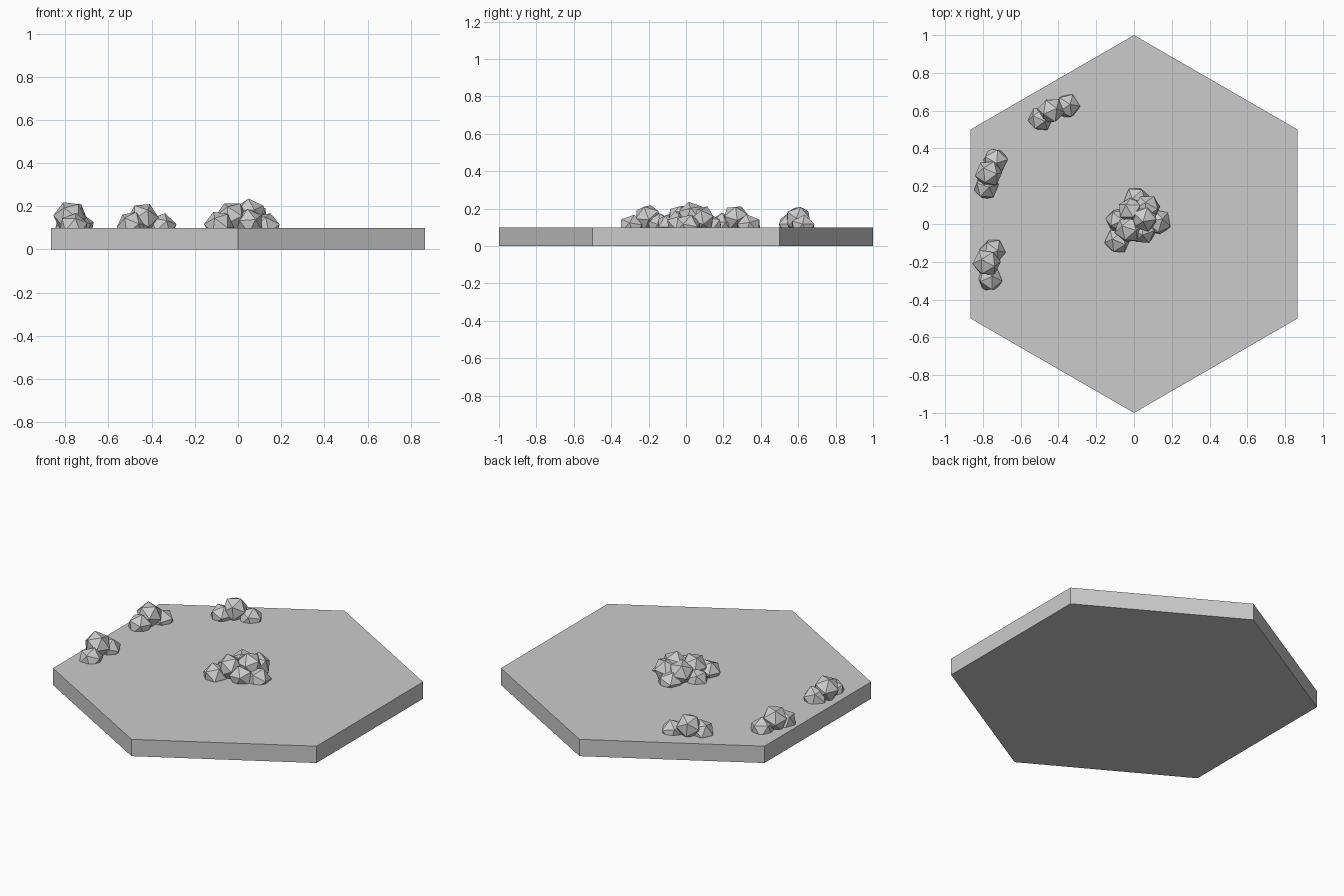
import bpy, random
from math import pi

random.seed(4)


def rock(name, x, y, z, r):
    """Low-poly boulder partly sunk into the tile."""
    bpy.ops.mesh.primitive_ico_sphere_add(
        subdivisions=1, radius=r, location=(x, y, z),
        rotation=[random.uniform(0, 2 * pi) for _ in range(3)])
    bpy.context.object.name = name


# Hexagonal tile with corners on the y axis
bpy.ops.mesh.primitive_cylinder_add(vertices=6, radius=1, depth=0.1, location=(0, 0, 0.05))
bpy.context.object.name = "hex_tile"

# Rock piles: x, y, centre height, radius
piles = {
    "back_left_rocks": [
        (-0.44, 0.60, 0.145, 0.073), (-0.495, 0.555, 0.11, 0.068), (-0.353, 0.625, 0.10, 0.07)],
    "left_rocks": [
        (-0.77, 0.265, 0.15, 0.074), (-0.735, 0.335, 0.10, 0.072), (-0.782, 0.195, 0.11, 0.07)],
    "front_left_rocks": [
        (-0.78, -0.205, 0.15, 0.076), (-0.748, -0.143, 0.11, 0.07), (-0.762, -0.292, 0.10, 0.07)],
    "centre_rocks": [
        (0.055, 0.03, 0.163, 0.075), (-0.03, -0.03, 0.15, 0.075),
        (-0.015, 0.07, 0.145, 0.073), (0.07, 0.085, 0.145, 0.073),
        (0.015, 0.13, 0.10, 0.072), (0.125, 0.01, 0.10, 0.074),
        (-0.088, -0.09, 0.11, 0.07), (-0.085, 0.02, 0.10, 0.068),
        (0.05, -0.04, 0.12, 0.07)],
}
for name, rocks in piles.items():
    for i, spec in enumerate(rocks, 1):
        rock(f"{name}_{i}", *spec)
